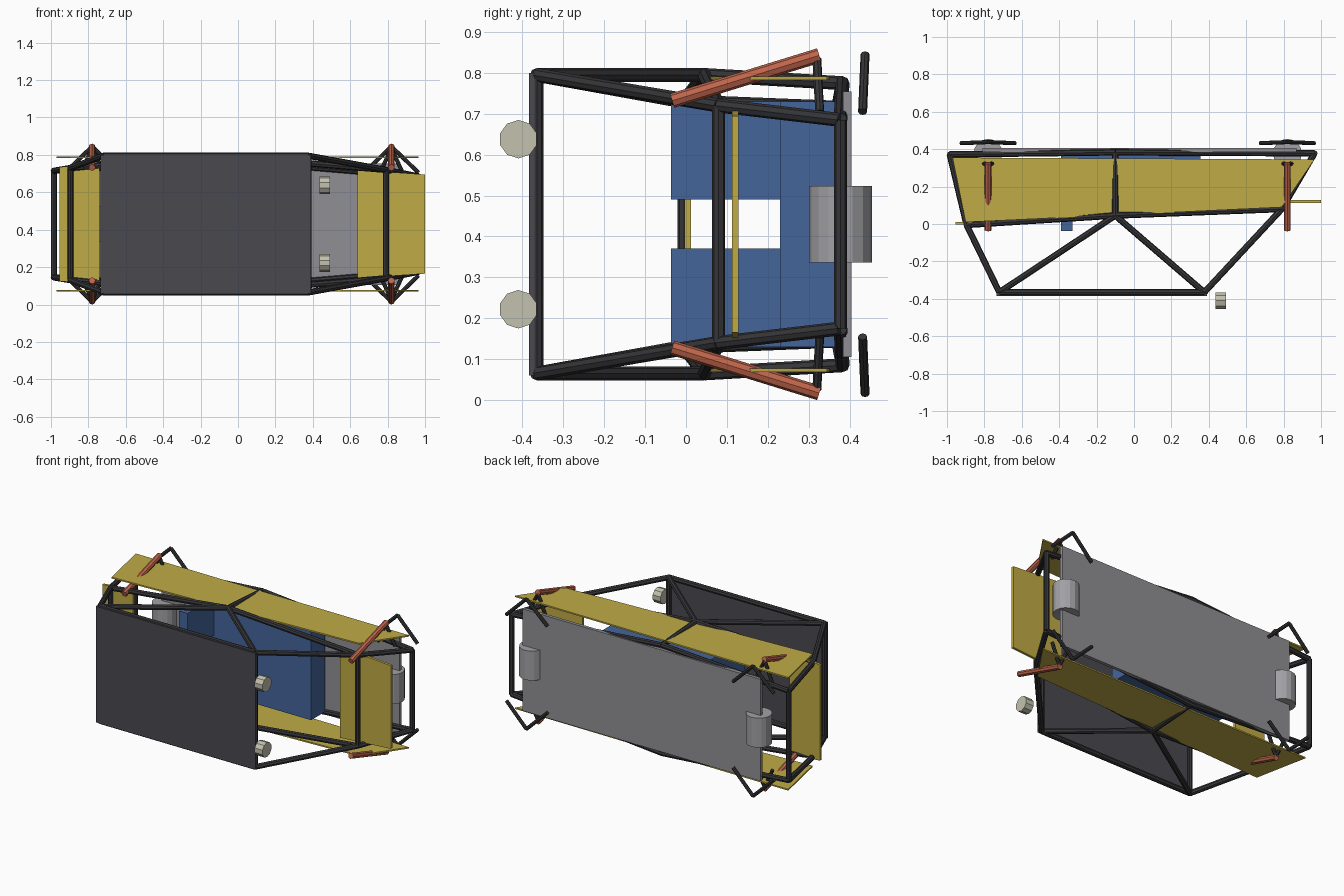
import bpy
import bmesh
from mathutils import Vector

if "Cube" in bpy.data.objects:
    bpy.data.objects.remove(bpy.data.objects["Cube"])

MID = 0.43  # the vehicle lies on its side, mirrored about this height


def material(name, rgb):
    m = bpy.data.materials.new(name)
    m.use_nodes = True
    m.diffuse_color = (*rgb, 1)
    m.node_tree.nodes["Principled BSDF"].inputs["Base Color"].default_value = (*rgb, 1)
    return m


BLACK = material("tube black", (0.036, 0.036, 0.04))
DARK = material("roof charcoal", (0.068, 0.066, 0.078))
YELLOW = material("panel yellow", (0.53, 0.41, 0.06))
BLUE = material("seat blue", (0.06, 0.13, 0.33))
GREY = material("floor grey", (0.28, 0.28, 0.3))
SILVER = material("motor grey", (0.36, 0.36, 0.38))
ORANGE = material("shock orange", (0.52, 0.13, 0.07))
LAMP = material("lamp ivory", (0.55, 0.54, 0.43))


def finish(bm, name, mat):
    bmesh.ops.recalc_face_normals(bm, faces=bm.faces)
    mesh = bpy.data.meshes.new(name)
    bm.to_mesh(mesh)
    bm.free()
    mesh.materials.append(mat)
    obj = bpy.data.objects.new(name, mesh)
    bpy.context.collection.objects.link(obj)
    return obj


def add_rod(bm, a, b, radius, sides=8):
    a, b = Vector(a), Vector(b)
    made = bmesh.ops.create_cone(bm, cap_ends=True, segments=sides, radius1=radius,
                                 radius2=radius, depth=(b - a).length)
    verts = made["verts"]
    bmesh.ops.rotate(bm, verts=verts, matrix=(b - a).to_track_quat("Z", "Y").to_matrix())
    bmesh.ops.translate(bm, verts=verts, vec=(a + b) / 2)


def rods(name, pairs, radius, mat, sides=8):
    bm = bmesh.new()
    for a, b in pairs:
        add_rod(bm, a, b, radius, sides)
    return finish(bm, name, mat)


def plate(name, points, thickness, mat):
    """Flat polygon thickened along its normal, centred on the given points."""
    bm = bmesh.new()
    pts = [Vector(p) for p in points]
    n = (pts[1] - pts[0]).cross(pts[2] - pts[1]).normalized() * thickness
    face = bm.faces.new([bm.verts.new(p - n / 2) for p in pts])
    out = bmesh.ops.extrude_face_region(bm, geom=[face])
    moved = [v for v in out["geom"] if isinstance(v, bmesh.types.BMVert)]
    bmesh.ops.translate(bm, verts=moved, vec=n)
    return finish(bm, name, mat)


def box(name, low, high, mat):
    (x, y, z), (p, q, r) = low, high
    h = (z + r) / 2
    return plate(name, [(x, y, h), (p, y, h), (p, q, h), (x, q, h)], r - z, mat)


# Frame joints: x, y, distance from the mid plane
joints = {
    "roof_rear": (-0.72, -0.365, 0.365), "roof_front": (0.376, -0.365, 0.365),
    "belt_rear": (-0.895, -0.005, 0.3), "belt_mid": (-0.1, 0.045, 0.365),
    "belt_front": (0.79, 0.08, 0.29),
    "base_rear": (-0.985, 0.372, 0.285), "base_mid": (-0.1, 0.383, 0.345),
    "base_front": (0.965, 0.378, 0.255),
}
links = ["roof_rear roof_front", "roof_rear belt_rear", "roof_rear belt_mid",
         "roof_front belt_mid", "roof_front belt_front", "belt_rear belt_mid",
         "belt_mid belt_front", "belt_rear base_rear", "belt_mid base_mid",
         "belt_front base_front", "base_rear base_mid", "base_mid base_front"]


def joint(name, side):
    x, y, s = joints[name]
    return (x, y, MID + side * s)


crossbars = [n for n in joints if not n.endswith("mid")]
rods("frame_crossbars", [(joint(n, -1), joint(n, 1)) for n in crossbars], 0.016, BLACK)

# Roof and floor
box("roof_panel", (-0.735, -0.384, 0.06), (0.391, -0.37, 0.8), DARK)
box("floor_plate", (-0.81, 0.384, MID - 0.325), (0.87, 0.405, MID + 0.325), GREY)

# End panels, tapering outwards
for name, y, xs, halves in (("front_panel", 0.12, (0.64, 1.0), (0.29, 0.265)),
                            ("rear_panel", 0.004, (-0.74, -0.955), (0.325, 0.305))):
    corners = [(xs[0], y, MID - halves[0]), (xs[1], y, MID - halves[1]),
               (xs[1], y, MID + halves[1]), (xs[0], y, MID + halves[0])]
    plate(name, corners, 0.016, YELLOW)

# Seat base and drive motors
box("seat_base", (-0.39, 0.23, MID - 0.3), (0.355, 0.37, MID + 0.3), BLUE)
for name, x in (("front_motor", 0.82), ("rear_motor", -0.78)):
    rods(name, [((x, 0.378, MID - 0.094), (x, 0.378, MID + 0.094))], 0.077, SILVER, 16)

# Parts repeated on both sides
for label, side in (("left", 1), ("right", -1)):
    pairs = [[joint(n, side) for n in link.split()] for link in links]
    rods(label + "_frame", pairs, 0.017, BLACK)

    z = MID + side * 0.357
    plate(label + "_side_panel", [(-0.97, 0.355, z), (-0.9, 0.01, z),
                                  (0.79, 0.09, z), (0.965, 0.345, z)], 0.009, YELLOW)

    z = sorted((MID + side * 0.06, MID + side * 0.3))
    box(label + "_seat_back", (-0.39, -0.037, z[0]), (-0.33, 0.23, z[1]), BLUE)

    z = MID + side * 0.208
    rods(label + "_lamp", [((0.436, -0.41, z), (0.491, -0.41, z))], 0.047, LAMP, 10)

    # Suspension at each axle
    for end, x in (("front", 0.82), ("rear", -0.78)):
        tag = label + "_" + end
        inner = MID + side * 0.275
        rods(tag + "_shock", [((x, -0.034, MID + side * 0.302),
                               (x, 0.326, MID + side * 0.413))], 0.018, ORANGE)
        rods(tag + "_lower_arm", [((x, 0.438, MID + side * 0.415), (x + d, 0.432, inner))
                                  for d in (-0.145, 0.145)], 0.011, BLACK)
        rods(tag + "_upper_arm", [((x, 0.32, MID + side * 0.405), (x + d, 0.327, inner))
                                  for d in (-0.06, 0.06)], 0.011, BLACK)
